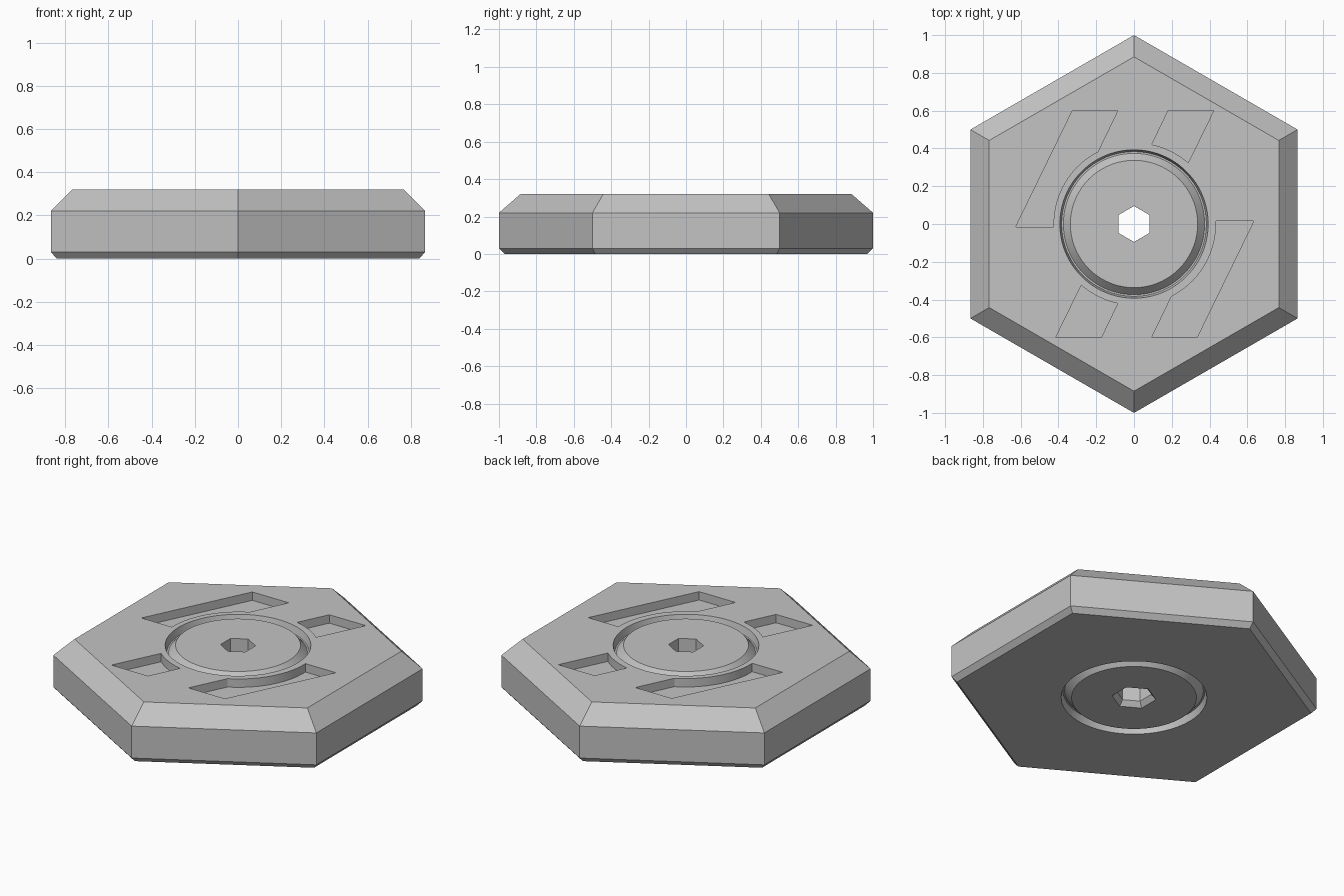
import bpy, bmesh
from math import sin, cos, pi, radians, atan2, hypot

if "Cube" in bpy.data.objects:
    bpy.data.objects.remove(bpy.data.objects["Cube"])

HEIGHT = 0.32
SLOT_DEPTH = 0.05

grey = bpy.data.materials.new("plain grey")
grey.use_nodes = True
colour = (0.55, 0.55, 0.55, 1)
grey.diffuse_color = colour
grey.node_tree.nodes["Principled BSDF"].inputs["Base Color"].default_value = colour

bm = bmesh.new()


def ring(points, z):
    """Vertices of a level outline."""
    return [bm.verts.new((x, y, z)) for x, y in points]


def polygon(r, z, sides):
    """Level regular outline with a corner on the y axis."""
    turns = [2 * pi * k / sides for k in range(sides)]
    return ring([(r * sin(t), r * cos(t)) for t in turns], z)


def walls(rings):
    """Join each ring to the next with quads."""
    for a, b in zip(rings, rings[1:]):
        for i in range(len(a)):
            j = (i + 1) % len(a)
            bm.faces.new((a[i], a[j], b[j], b[i]))


def fill(rings):
    """Fill a level area between an outline and the holes in it."""
    edges = [bm.edges.get((r[i - 1], r[i])) for r in rings for i in range(len(r))]
    bmesh.ops.triangle_fill(bm, edges=edges, use_beauty=True, normal=(0, 0, 1))


def slot(outer, start, end, turn, steps=14):
    """Pocket whose inner side follows the hub; returns its upper outline."""
    r = hypot(*start)
    a0, a1 = atan2(start[1], start[0]), atan2(end[1], end[0]) % (2 * pi)
    angles = [a0 + (a1 - a0) * k / steps for k in range(steps + 1)]
    outline = outer + [(r * cos(a), r * sin(a)) for a in angles]
    points = [(turn * x + 0.004, turn * y) for x, y in outline]
    upper, floor = ring(points, HEIGHT), ring(points, HEIGHT - SLOT_DEPTH)
    walls([upper, floor])
    bm.faces.new(floor)
    return upper


# Hexagonal body with a wide top chamfer and a slim bottom one
body = [polygon(r, z, 6) for r, z in
        [(0.97, 0), (1, 0.03), (1, 0.22), (0.885, HEIGHT)]]
walls(body)

# Hexagonal bore, flared at the bottom
bore = [polygon(r, z, 6) for r, z in [(0.12, 0), (0.095, 0.03), (0.095, HEIGHT)]]
walls(bore)

# Circular grooves framing the hub, below and above
profile = [(0.393, 0), (0.383, 0.042), (0.374, 0.042), (0.337, 0)]
bottom_groove = [polygon(r, z, 96) for r, z in profile]
top_groove = [polygon(r, HEIGHT - z, 96) for r, z in profile]
walls(bottom_groove)
walls(top_groove)

# Slanted pockets, a long and a short one on each side
slots = []
for turn in (1, -1):
    slots.append(slot([(-0.63, -0.015), (-0.33, 0.6), (-0.09, 0.6)],
                      (-0.195, 0.383), (-0.43, -0.015), turn))
    slots.append(slot([(0.177, 0.6), (0.418, 0.6)],
                      (0.283, 0.324), (0.09, 0.42), turn))

# Level faces: underside, top, and both faces of the hub
fill([body[0], bottom_groove[0]])
fill([body[-1], top_groove[0]] + slots)
fill([bottom_groove[-1], bore[0]])
fill([top_groove[-1], bore[-1]])

bmesh.ops.recalc_face_normals(bm, faces=bm.faces)
mesh = bpy.data.meshes.new("hexagonal_body")
bm.to_mesh(mesh)
bm.free()
mesh.materials.append(grey)
plate = bpy.data.objects.new("hexagonal_body", mesh)
bpy.context.collection.objects.link(plate)

# Smooth the round walls, keep the corners crisp
bpy.context.view_layer.objects.active = plate
plate.select_set(True)
bpy.ops.object.shade_smooth_by_angle(angle=radians(25))
